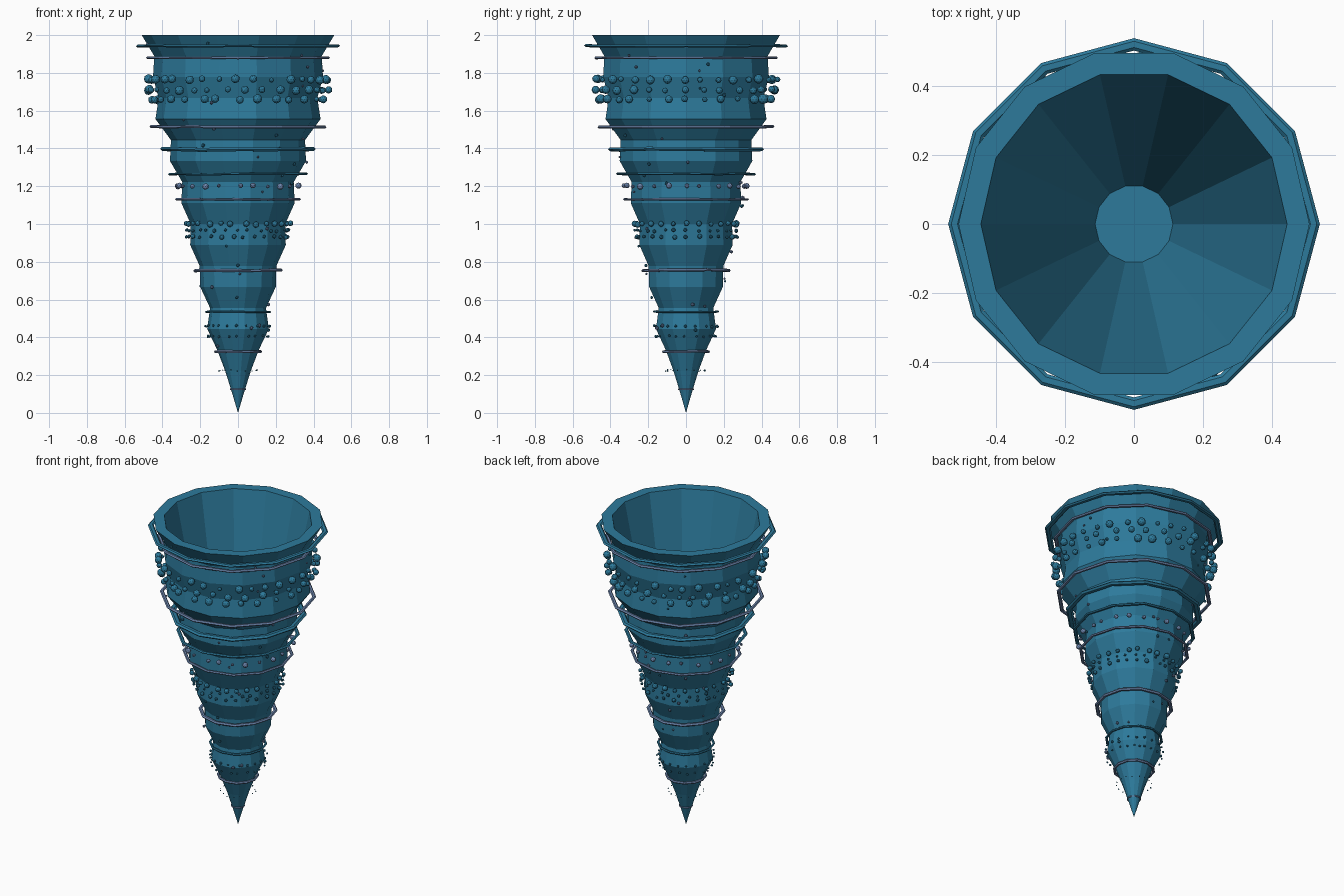
import bpy, bmesh, math, random
from mathutils import Matrix, Vector

if "Cube" in bpy.data.objects:
    bpy.data.objects.remove(bpy.data.objects["Cube"])

random.seed(7)

def material(name, rgb):
    m = bpy.data.materials.new(name)
    m.diffuse_color = (*rgb, 1)
    m.use_nodes = True
    m.node_tree.nodes["Principled BSDF"].inputs["Base Color"].default_value = m.diffuse_color
    return m

TEAL = material("teal shell", (0.026, 0.195, 0.33))
STEEL = material("pale steel", (0.16, 0.25, 0.44))

def finish(name, bm, mat):
    bmesh.ops.recalc_face_normals(bm, faces=bm.faces)
    me = bpy.data.meshes.new(name)
    bm.to_mesh(me)
    bm.free()
    me.materials.append(mat)
    ob = bpy.data.objects.new(name, me)
    bpy.context.collection.objects.link(ob)
    return ob

# Rippled outer radius, sampled every 1/9 unit of height
RADII = [0, .033, .068, .11, .163, .148, .2, .203, .253, .25, .3, .295,
         .36, .355, .437, .42, .45, .443, .51]

def shell_radius(z):
    t = min(max(z * 9, 0), 17.999)
    i = int(t)
    return RADII[i] + (RADII[i + 1] - RADII[i]) * (t - i)

# Hollow 14-sided horn: outer ripples, rim, straight inner wall and floor
def horn():
    sides = 14
    profile = [(r, i / 9) for i, r in enumerate(RADII)][1:] + [(.445, 2.0), (.113, .46)]
    bm = bmesh.new()
    tip = bm.verts.new((0, 0, 0))
    loops = []
    for r, z in profile:
        loops.append([bm.verts.new((r * math.cos(k * math.tau / sides),
                                    r * math.sin(k * math.tau / sides), z))
                      for k in range(sides)])
    for k in range(sides):
        n = (k + 1) % sides
        bm.faces.new((tip, loops[0][n], loops[0][k]))
        for a, b in zip(loops, loops[1:]):
            bm.faces.new((a[k], a[n], b[n], b[k]))
    bm.faces.new(loops[-1])
    finish("horn_shell", bm, TEAL)

# Thin 12-sided ring with a small polygonal section
def ring(name, z, outer, width, height, mat, wobble=0.0):
    sides, sec = 12, 6
    bm = bmesh.new()
    loops = []
    for k in range(sides):
        a = k * math.tau / sides
        dz = random.uniform(-wobble, wobble)
        loop = []
        for j in range(sec):
            b = j * math.tau / sec
            r = outer - width + width * math.cos(b)
            loop.append(bm.verts.new((r * math.cos(a), r * math.sin(a),
                                      z + dz + height * math.sin(b))))
        loops.append(loop)
    for k in range(sides):
        p, q = loops[k], loops[(k + 1) % sides]
        for j in range(sec):
            n = (j + 1) % sec
            bm.faces.new((p[j], q[j], q[n], p[n]))
    finish(name, bm, mat)

def bead(bm, r, angle, z, size):
    loc = Vector((r * math.cos(angle), r * math.sin(angle), z))
    bmesh.ops.create_icosphere(bm, subdivisions=1 if size < .012 else 2,
                               radius=size, matrix=Matrix.Translation(loc))

# Row of faceted beads around the horn
def bead_row(name, z, r, count, low, high, mat):
    bm = bmesh.new()
    for k in range(count):
        a = (k + random.uniform(-.2, .2)) * math.tau / count
        bead(bm, r + random.uniform(-.012, .012) * r / .48, a,
             z + random.uniform(-.004, .004), random.uniform(low, high))
    finish(name, bm, mat)

horn()

# Rings: height, outer radius, half width, half height, material, wobble
RINGS = [(1.945, .54, .018, .009, TEAL, .004), (1.88, .486, .012, .008, STEEL, .001),
         (1.515, .468, .012, .009, STEEL, .003), (1.395, .412, .02, .012, TEAL, .005),
         (1.265, .37, .012, .007, TEAL, .003), (1.13, .333, .01, .007, STEEL, .001),
         (.755, .237, .012, .009, STEEL, .003), (.535, .175, .008, .006, TEAL, .002),
         (.325, .127, .008, .008, STEEL, .002), (.125, .043, .004, .004, STEEL, .0)]
for i, (z, r, w, h, mat, wob) in enumerate(RINGS):
    ring(f"band_ring_{i + 1}", z, r, w, h, mat, wob)

# Bead rows: height, orbit radius, count, size range, material
ROWS = [(1.765, .475, 32, .013, .025, TEAL), (1.71, .47, 30, .013, .025, TEAL),
        (1.66, .455, 28, .014, .027, TEAL), (1.2, .325, 24, .010, .018, STEEL),
        (1.0, .272, 26, .012, .018, TEAL), (.965, .268, 28, .008, .012, TEAL),
        (.932, .266, 26, .009, .014, TEAL), (.46, .17, 20, .006, .009, TEAL),
        (.405, .162, 20, .006, .008, TEAL), (.225, .105, 16, .003, .005, TEAL)]
for i, (z, r, n, lo, hi, mat) in enumerate(ROWS):
    bead_row(f"bead_row_{i + 1}", z, r, n, lo, hi, mat)

# Loose studs scattered over the surface
for name, count, mat in (("loose_teal_studs", 24, TEAL), ("loose_steel_studs", 30, STEEL)):
    bm = bmesh.new()
    for k in range(count):
        z = .35 + 1.63 * (k + random.random()) / count
        bead(bm, shell_radius(z) + .008, random.uniform(0, math.tau), z,
             random.uniform(.006, .011))
    finish(name, bm, mat)
